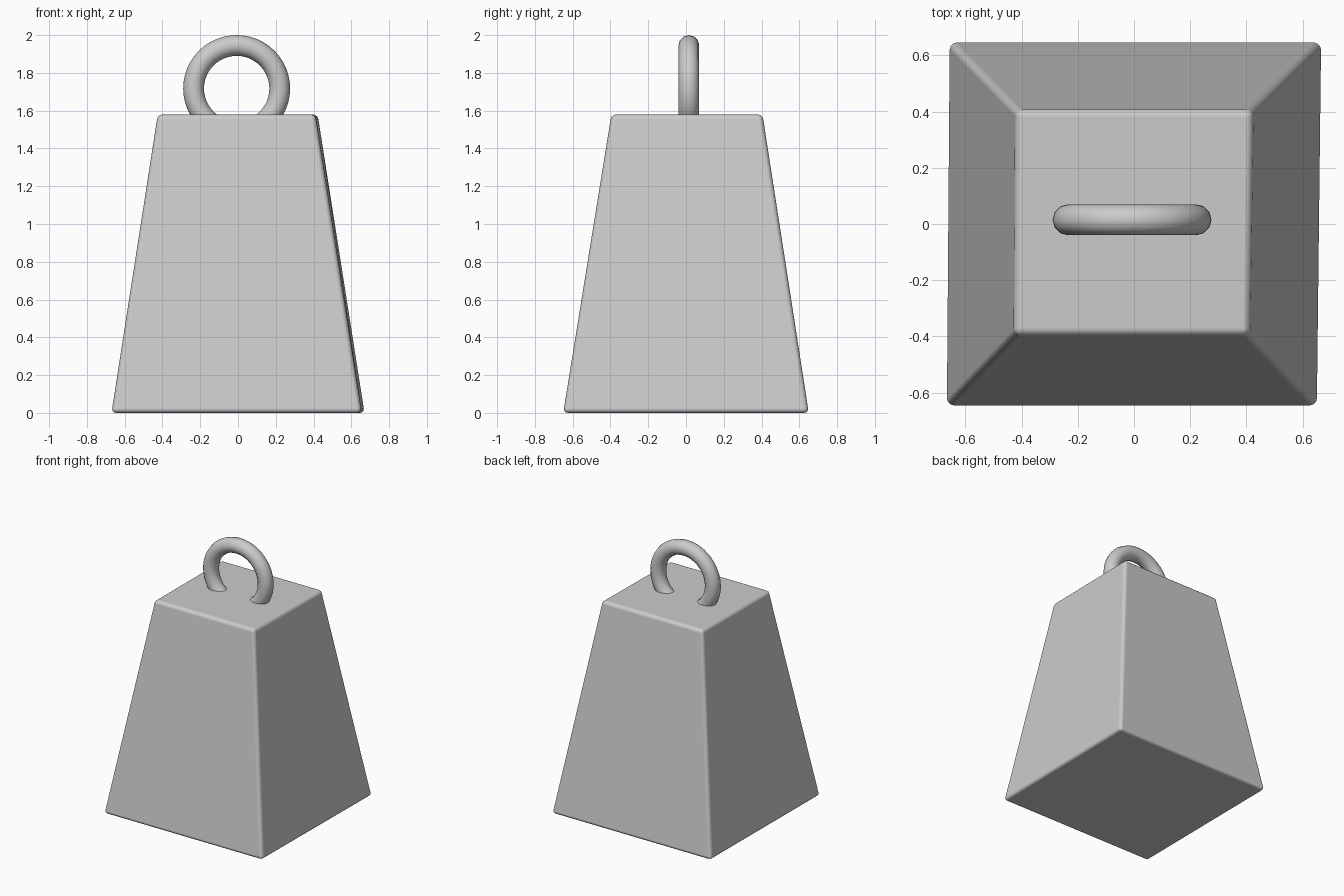
import bpy
import bmesh
from math import pi, radians

cube = bpy.data.objects.get("Cube")
if cube:
    bpy.data.objects.remove(cube, do_unlink=True)


def smooth(obj, angle):
    bpy.ops.object.select_all(action="DESELECT")
    obj.select_set(True)
    bpy.context.view_layer.objects.active = obj
    bpy.ops.object.shade_smooth_by_angle(angle=radians(angle))


# Tapered weight body: slightly hand-made, uneven footprint
bottom = [(-0.67, -0.65), (0.655, -0.65), (0.67, 0.65), (-0.66, 0.65)]
top = [(-0.425, -0.395), (0.41, -0.395), (0.422, 0.405), (-0.42, 0.405)]
bm = bmesh.new()
low = [bm.verts.new((x, y, 0)) for x, y in bottom]
high = [bm.verts.new((x, y, 1.58)) for x, y in top]
bm.faces.new(low[::-1])
bm.faces.new(high)
for i in range(4):
    j = (i + 1) % 4
    bm.faces.new((low[i], low[j], high[j], high[i]))
mesh = bpy.data.meshes.new("weight_body")
bm.to_mesh(mesh)
bm.free()
body = bpy.data.objects.new("weight_body", mesh)
bpy.context.collection.objects.link(body)

# Softly rounded edges
bevel = body.modifiers.new("rounded_edges", "BEVEL")
bevel.width = 0.025
bevel.segments = 3
bevel.limit_method = "NONE"
bevel.harden_normals = True
smooth(body, 40)

# Upright ring handle, sunk into the top
bpy.ops.mesh.primitive_torus_add(
    major_segments=48, minor_segments=12,
    major_radius=0.228, minor_radius=0.055,
    location=(-0.007, 0.015, 1.717), rotation=(pi / 2, 0, 0))
ring = bpy.context.object
ring.name = "ring_handle"
smooth(ring, 60)
